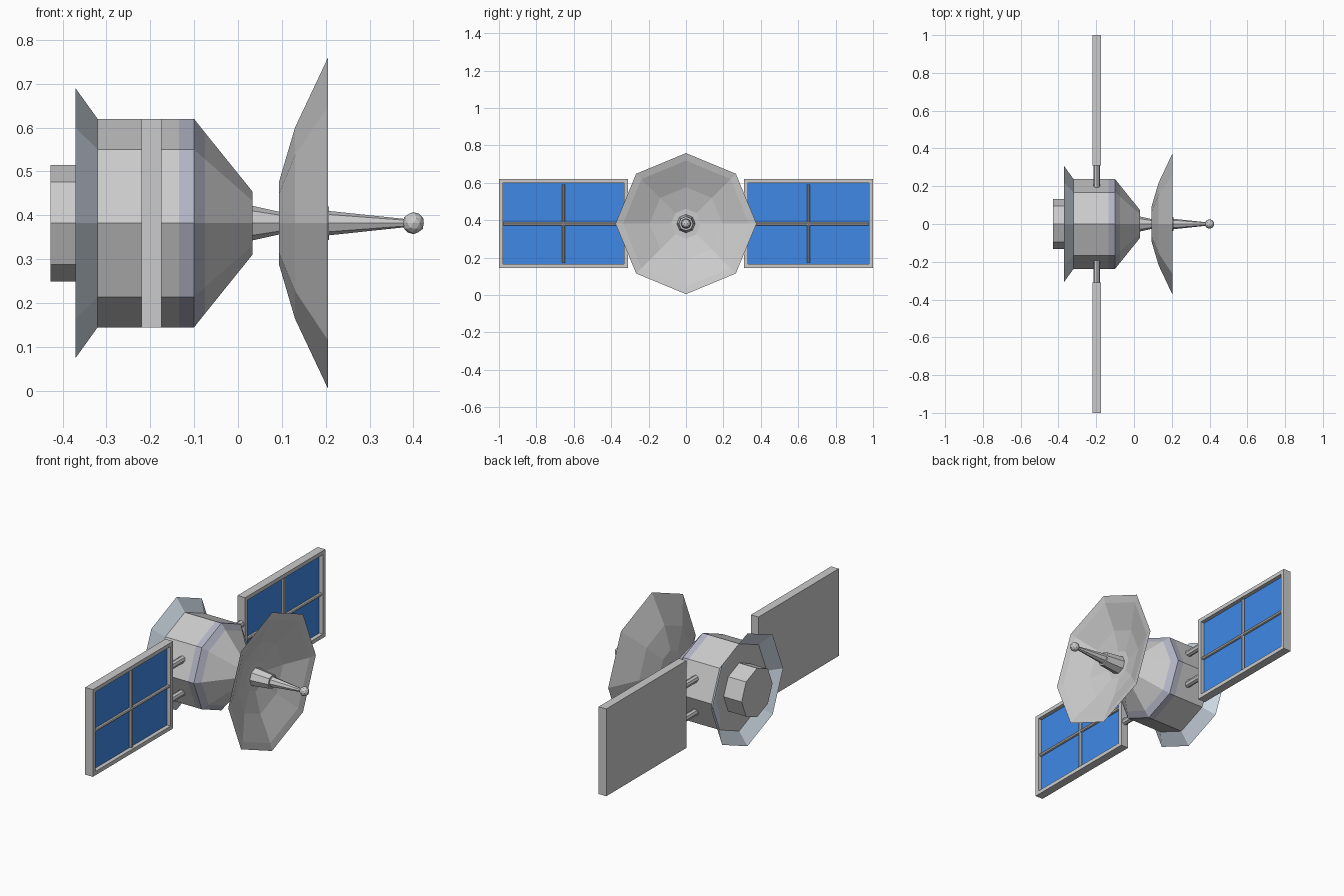
import bpy, bmesh
from math import cos, sin, pi
from mathutils import Vector, Matrix

if "Cube" in bpy.data.objects:
    bpy.data.objects.remove(bpy.data.objects["Cube"])

ZC = 0.382  # height of the main axis


def material(name, rgb):
    m = bpy.data.materials.new(name)
    m.diffuse_color = (*rgb, 1)
    m.use_nodes = True
    m.node_tree.nodes["Principled BSDF"].inputs["Base Color"].default_value = m.diffuse_color
    return m


BLUE = material("cell_blue", (0.05, 0.25, 0.8))
SLATE = material("slate", (0.45, 0.46, 0.56))
PALE = material("pale_slate", (0.62, 0.70, 0.78))


def finish(name, bm, mats=(), mirror=False):
    bmesh.ops.recalc_face_normals(bm, faces=bm.faces)
    me = bpy.data.meshes.new(name)
    bm.to_mesh(me)
    bm.free()
    ob = bpy.data.objects.new(name, me)
    bpy.context.collection.objects.link(ob)
    for m in mats:
        me.materials.append(m)
    if mirror:
        mod = ob.modifiers.new("mirror", 'MIRROR')
        mod.use_axis = (False, True, False)
    return ob


def lathe(name, profile, mat=None, caps=True, closed=False, n=8):
    """Eight-sided turning about the x axis from (x, radius) points."""
    bm = bmesh.new()
    rings = [[bm.verts.new((x, r * cos(2 * pi * i / n), ZC + r * sin(2 * pi * i / n)))
              for i in range(n)] for x, r in profile]
    pairs = list(zip(rings, rings[1:]))
    if closed:
        pairs.append((rings[-1], rings[0]))
    for a, b in pairs:
        for i in range(n):
            j = (i + 1) % n
            bm.faces.new((a[i], a[j], b[j], b[i]))
    if caps:
        bm.faces.new(rings[0])
        bm.faces.new(rings[-1])
    return finish(name, bm, [mat] if mat else [])


def rod(bm, p, q, r, n=8):
    p, q = Vector(p), Vector(q)
    d = q - p
    rot = d.to_track_quat('Z', 'Y').to_matrix().to_4x4()
    bmesh.ops.create_cone(bm, cap_ends=True, segments=n, radius1=r, radius2=r,
                          depth=d.length, matrix=Matrix.Translation((p + q) / 2) @ rot)


# Body
lathe("rear_block", [(-0.428, 0.133), (-0.315, 0.133)])
lathe("rear_skirt", [(-0.37, 0.307), (-0.32, 0.2375), (-0.32, 0.2)], PALE, caps=False)
lathe("main_body", [(-0.32, 0.2375), (-0.135, 0.2375)])
lathe("shoulder_band", [(-0.135, 0.2375), (-0.10, 0.2375), (-0.075, 0.206)], SLATE)
lathe("nose_cone", [(-0.075, 0.206), (0.033, 0.072)])

# Dish on its neck, a closed shell with a bevelled rim
lathe("dish_neck", [(0.03, 0.04), (0.098, 0.025)])
lathe("dish", [(0.093, 0.0925), (0.13, 0.218), (0.205, 0.377),
               (0.195, 0.337), (0.135, 0.195), (0.105, 0.08)])

# Feed antenna
lathe("feed_hub", [(0.10, 0.05), (0.208, 0.038)])
lathe("feed_rod", [(0.205, 0.028), (0.385, 0.009)])
bm = bmesh.new()
bmesh.ops.create_icosphere(bm, subdivisions=2, radius=0.025,
                           matrix=Matrix.Translation((0.4, 0, ZC)))
finish("feed_tip", bm)

# Solar panel tray with recessed blue floor, mirrored to the other side
bm = bmesh.new()
bmesh.ops.create_cube(bm, size=1, matrix=Matrix.Translation((-0.197, 0.655, ZC))
                      @ Matrix.Diagonal((0.046, 0.69, 0.475, 1)))
bm.normal_update()
front = max(bm.faces, key=lambda f: f.normal.x)
bmesh.ops.inset_region(bm, faces=[front], thickness=0.03)
wall = bmesh.ops.extrude_discrete_faces(bm, faces=[front])["faces"][0]
bmesh.ops.translate(bm, verts=wall.verts, vec=(-0.022, 0, 0))
wall.material_index = 1
grey = material("frame_grey", (0.8, 0.8, 0.8))
finish("solar_panel", bm, [grey, BLUE], mirror=True)

# Cross bars over the cells
bm = bmesh.new()
rod(bm, (-0.186, 0.655, ZC - 0.21), (-0.186, 0.655, ZC + 0.21), 0.009)
rod(bm, (-0.186, 0.335, ZC), (-0.186, 0.975, ZC), 0.009)
finish("panel_bars", bm, mirror=True)

# Struts joining panels to the body
bm = bmesh.new()
for dz in (-0.09, 0.09):
    rod(bm, (-0.197, 0.19, ZC + dz), (-0.197, 0.315, ZC + dz), 0.018)
finish("panel_struts", bm, mirror=True)
